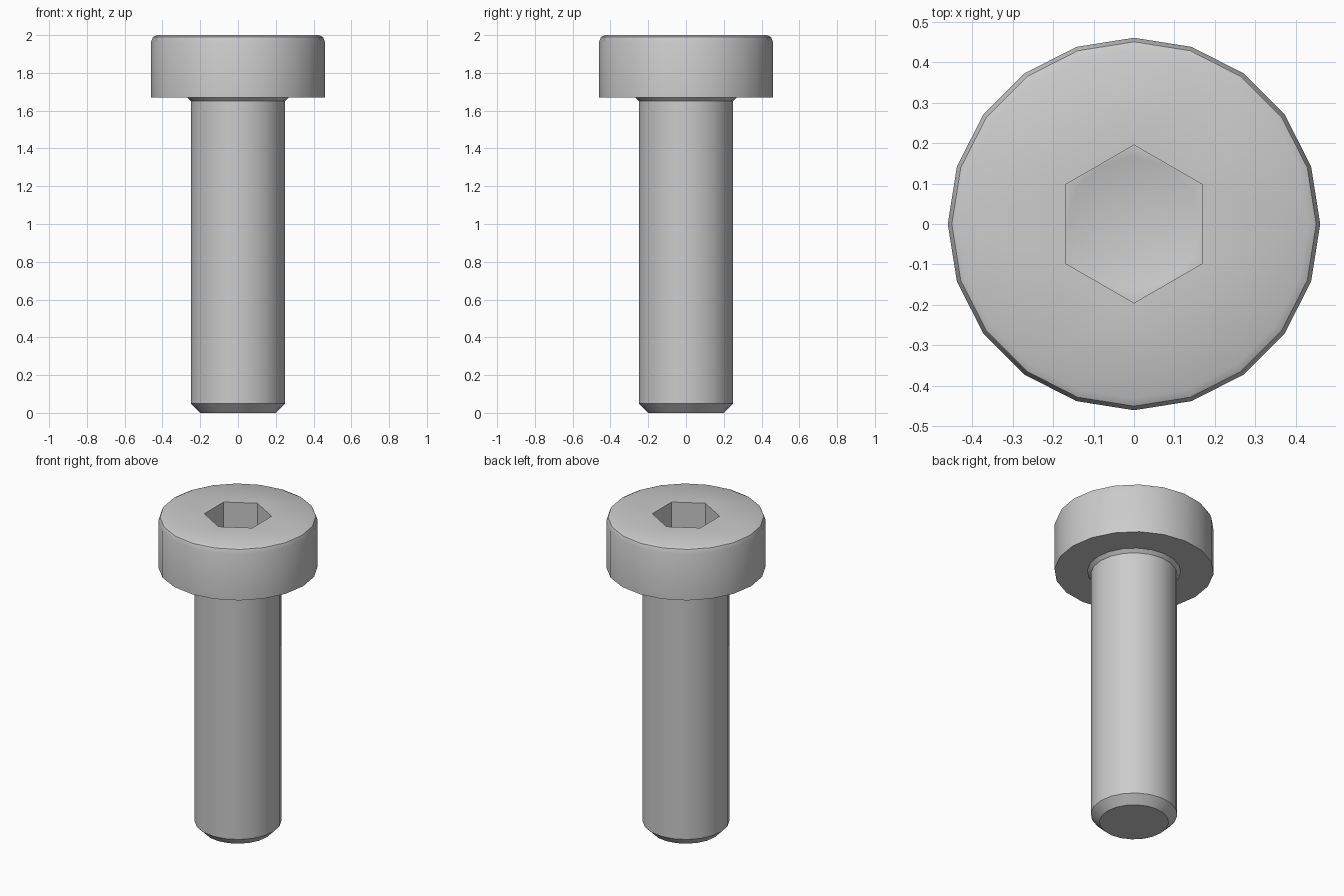
import bpy, bmesh, math

cube = bpy.data.objects.get("Cube")
if cube:
    bpy.data.objects.remove(cube)

SIDES = 20

steel = bpy.data.materials.new("grey_steel")
steel.use_nodes = True
colour = (0.6, 0.6, 0.6, 1)
steel.diffuse_color = colour
steel.node_tree.nodes["Principled BSDF"].inputs["Base Color"].default_value = colour


def ring(bm, radius, z, sides=SIDES, turn=0.0):
    """Closed loop of vertices at one height."""
    verts = []
    for i in range(sides):
        a = turn + math.tau * i / sides
        verts.append(bm.verts.new((radius * math.cos(a), radius * math.sin(a), z)))
    return verts


def skin(bm, lower, upper):
    """Quads between two loops of equal count."""
    n = len(lower)
    for i in range(n):
        j = (i + 1) % n
        bm.faces.new((lower[i], lower[j], upper[j], upper[i]))


def lathe(bm, profile):
    rings = [ring(bm, r, z) for r, z in profile]
    for a, b in zip(rings, rings[1:]):
        skin(bm, a, b)
    return rings


def flat_fill(bm, outer, inner):
    """Flat face between an outer loop and a hole."""
    edges = []
    for loop in (outer, inner):
        for a, b in zip(loop, loop[1:] + loop[:1]):
            edges.append(bm.edges.get((a, b)) or bm.edges.new((a, b)))
    bmesh.ops.triangle_fill(bm, edges=edges, use_beauty=True)


def finish(bm, name):
    bmesh.ops.recalc_face_normals(bm, faces=bm.faces[:])
    mesh = bpy.data.meshes.new(name)
    bm.to_mesh(mesh)
    bm.free()
    mesh.materials.append(steel)
    obj = bpy.data.objects.new(name, mesh)
    bpy.context.collection.objects.link(obj)
    bpy.ops.object.select_all(action='DESELECT')
    obj.select_set(True)
    bpy.context.view_layer.objects.active = obj
    bpy.ops.object.shade_smooth_by_angle(angle=math.radians(32))


# Head: flat underside, straight wall, rounded top rim
bm = bmesh.new()
rings = lathe(bm, [(0.27, 1.67), (0.46, 1.67), (0.46, 1.965),
                   (0.45, 1.99), (0.43, 2.0)])
# Hexagonal socket with a conical drilled floor
hex_top = ring(bm, 0.195, 2.0, 6, math.pi / 6)
hex_floor = ring(bm, 0.195, 1.8, 6, math.pi / 6)
skin(bm, hex_floor, hex_top)
flat_fill(bm, rings[-1], hex_top)
drill = ring(bm, 0.166, 1.8, 12)
flat_fill(bm, hex_floor, drill)
tip = bm.verts.new((0, 0, 1.705))
for a, b in zip(drill, drill[1:] + drill[:1]):
    bm.faces.new((a, b, tip))
finish(bm, "screw_head")

# Shank: chamfered end, plain body, small fillet under the head
bm = bmesh.new()
rings = lathe(bm, [(0.2, 0.0), (0.25, 0.05), (0.25, 1.65), (0.27, 1.67)])
bm.faces.new(rings[0])
finish(bm, "screw_shank")
